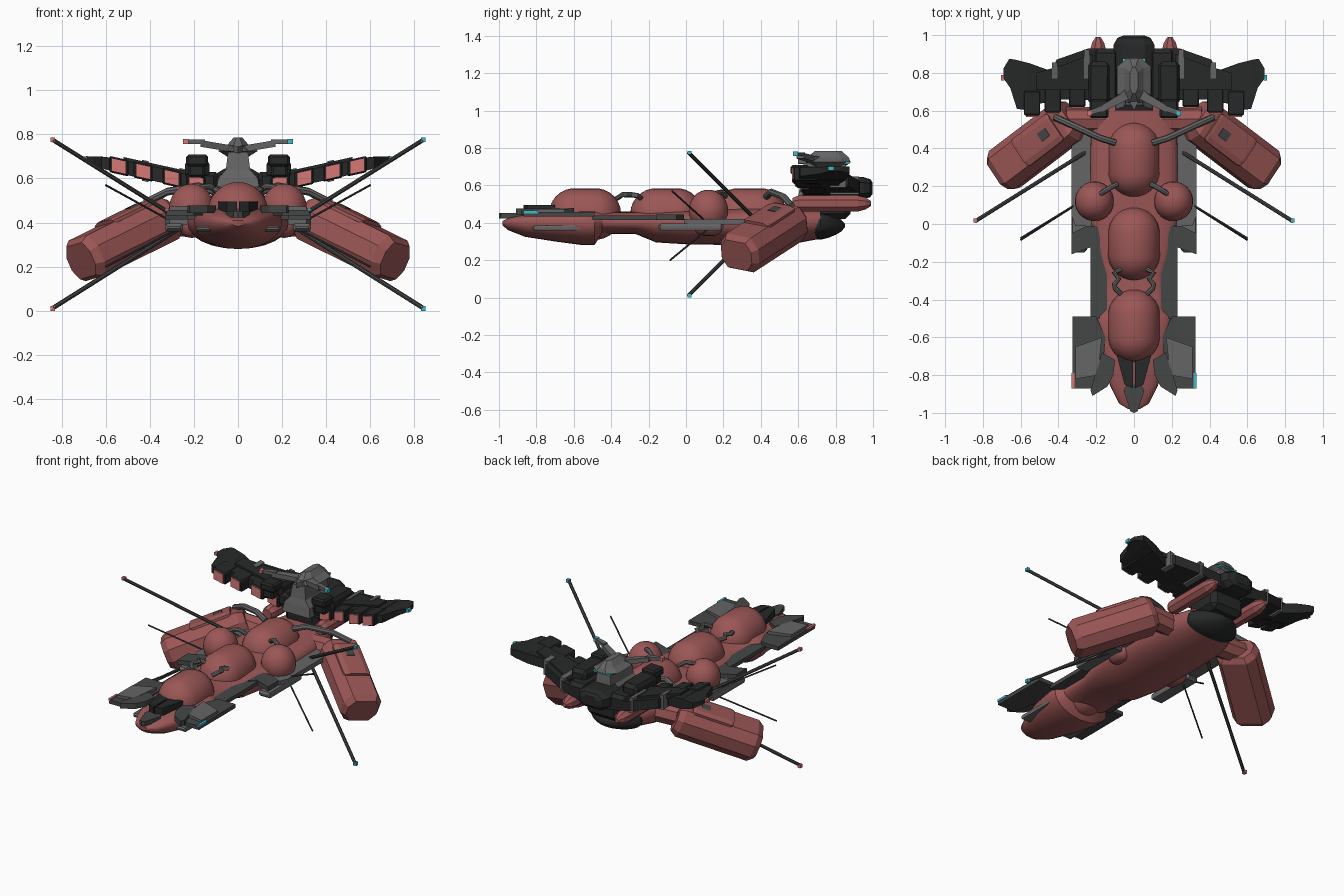
import bpy, bmesh, math
from mathutils import Vector

if "Cube" in bpy.data.objects:
    bpy.data.objects.remove(bpy.data.objects["Cube"])

def material(name, c):
    m = bpy.data.materials.new(name)
    m.diffuse_color = (*c, 1)
    m.use_nodes = True
    m.node_tree.nodes["Principled BSDF"].inputs["Base Color"].default_value = m.diffuse_color
    return m

RED = material("hull_red", (0.33, 0.095, 0.093))
PINK = material("light_red", (0.66, 0.19, 0.18))
BLACK = material("black", (0.02, 0.021, 0.021))
DARK = material("dark_grey", (0.06, 0.062, 0.062))
GREY = material("mid_grey", (0.13, 0.13, 0.13))
CYAN = material("cyan", (0.05, 0.5, 0.6))

def finish(name, bm, mat, mirror=False, bevel=0, smooth=False):
    bmesh.ops.recalc_face_normals(bm, faces=bm.faces)
    me = bpy.data.meshes.new(name)
    bm.to_mesh(me)
    bm.free()
    ob = bpy.data.objects.new(name, me)
    bpy.context.collection.objects.link(ob)
    me.materials.append(mat)
    if smooth:
        bpy.ops.object.select_all(action='DESELECT')
        ob.select_set(True)
        bpy.context.view_layer.objects.active = ob
        bpy.ops.object.shade_smooth_by_angle(angle=math.radians(35))
    if bevel:
        b = ob.modifiers.new("Bevel", 'BEVEL')
        b.width, b.segments = bevel, 1
    if mirror:
        ob.modifiers.new("Mirror", 'MIRROR').use_mirror_merge = False
    return ob

def loft(name, rings, mat, mirror=False, smooth=False):
    bm = bmesh.new()
    vs = [[bm.verts.new(p) for p in r] for r in rings]
    n = len(rings[0])
    for a, b in zip(vs, vs[1:]):
        for i in range(n):
            bm.faces.new((a[i], a[(i + 1) % n], b[(i + 1) % n], b[i]))
    bm.faces.new(vs[0])
    bm.faces.new(vs[-1])
    return finish(name, bm, mat, mirror, 0, smooth)

def prism(name, poly, z, th, mat, slope=0, mirror=True, bevel=0):
    """Plan outline given thickness; z rises with x by slope."""
    bm = bmesh.new()
    lo = [bm.verts.new((x, y, z + slope * x - th / 2)) for x, y in poly]
    hi = [bm.verts.new((x, y, z + slope * x + th / 2)) for x, y in poly]
    n = len(poly)
    for i in range(n):
        j = (i + 1) % n
        bm.faces.new((lo[i], lo[j], hi[j], hi[i]))
    caps = [bm.faces.new(lo), bm.faces.new(hi)]
    bmesh.ops.recalc_face_normals(bm, faces=bm.faces)
    bmesh.ops.triangulate(bm, faces=caps)
    return finish(name, bm, mat, mirror, bevel)

def box(name, x, y, z, mat, mirror=False, bevel=0, slope=0):
    poly = [(x[0], y[0]), (x[1], y[0]), (x[1], y[1]), (x[0], y[1])]
    return prism(name, poly, sum(z) / 2, z[1] - z[0], mat, slope, mirror, bevel)

def capsule(name, c, r, half, mat, mirror=False, seg=24, rz=None):
    bm = bmesh.new()
    bmesh.ops.create_uvsphere(bm, u_segments=seg, v_segments=13, radius=1)
    for v in bm.verts:
        x, y, z = v.co
        s = math.copysign(half, z)
        v.co = (c[0] + x * r, c[1] + z * r + s, c[2] + y * (rz or r))
    return finish(name, bm, mat, mirror, 0, True)

def tube(name, pts, r, mat, mirror=True, n=8):
    pts = [Vector(p) for p in pts]
    rings = []
    for i, p in enumerate(pts):
        d = (pts[min(i + 1, len(pts) - 1)] - pts[max(i - 1, 0)]).normalized()
        u = d.cross(Vector((0.01, 0.1, 1))).normalized()
        v = d.cross(u)
        rings.append([p + r * (u * math.cos(t) + v * math.sin(t))
                      for t in (2 * math.pi * k / n for k in range(n))])
    return loft(name, rings, mat, mirror, True)

def section(y, hw, top, bot, mid=0.4, n=24):
    ring = []
    for k in range(n):
        c, s = math.cos(2 * math.pi * k / n), math.sin(2 * math.pi * k / n)
        if s > 0:   # flatter deck above, round belly below
            c, s = math.copysign(abs(c) ** 0.7, c), s ** 0.7
        ring.append((hw * c, y, mid + s * ((top - mid) if s > 0 else (mid - bot))))
    return ring

# Hull
profile = [(-.98, .03, .41, .385), (-.95, .08, .425, .36), (-.86, .125, .445, .325), (-.7, .175, .465, .30),
           (-.55, .2, .47, .28), (-.49, .2, .47, .28), (-.45, .165, .46, .34), (-.27, .165, .46, .34),
           (-.16, .2, .46, .295), (.0, .23, .465, .285), (.3, .235, .48, .28), (.56, .23, .48, .285),
           (.72, .17, .48, .315)]
loft("hull", [section(*p) for p in profile], RED, smooth=True)
loft("rear_engine_dome", [section(y, .18 * k, .385 + .075 * k, .385 - .075 * k, .385) for y, k in
     ((.68, .95), (.72, 1), (.76, .88), (.8, .66), (.83, .42), (.85, .12))], BLACK, smooth=True)

# Tanks on the deck
for n, y, half in (("front", -.54, .055), ("middle", -.105, .055), ("rear", .34, .06)):
    capsule(n + "_tank", (0, y, .447), .138, half, RED)
capsule("side_tank", (.21, .12, .465), .103, 0.002, RED, True, rz=.112)
capsule("belly_tank", (.21, .12, .39), .06, .02, RED, True)

# Pipes between tanks
tube("front_pipe", [(.07, -.37, .53), (.1, -.34, .55), (.105, -.32, .55), (.08, -.29, .55), (.105, -.26, .545), (.07, -.24, .53)], .014, GREY)
tube("side_pipe", [(.09, .21, .54), (.13, .19, .565), (.17, .165, .56), (.19, .14, .54)], .014, GREY)
tube("rear_strut", [(.1, .43, .54), (.18, .455, .565), (.32, .52, .54), (.42, .565, .49)], .018, GREY)

# Side plates, rails and thrusters
prism("side_plate", [(.2, -.01), (.31, -.01), (.33, .04), (.33, .46), (.2, .5)], .405, .03, GREY)
prism("side_block", [(.18, -.16), (.22, -.12), (.33, -.16), (.33, -.05), (.25, -.01), (.18, -.01)], .43, .03, DARK)
box("side_rail", (.14, .23), (-.5, -.1), (.415, .44), DARK, True)
box("side_thruster", (.25, .33), (-.15, .2), (.36, .395), GREY, True, .012)
box("hull_side_strip", (.12, .19), (-.82, -.55), (.36, .385), GREY, True, .008)

# Bow armour
prism("bow_wing", [(.15, -.6), (.2, -.49), (.325, -.49), (.325, -.87), (.2, -.87), (.16, -.7)], .445, .025, DARK)
prism("bow_wing_panel", [(.17, -.6), (.31, -.65), (.31, -.82), (.19, -.8)], .475, .02, GREY, -.04)
prism("bow_cheek", [(.1, -.72), (.17, -.68), (.23, -.88), (.22, -.91), (.14, -.86), (.11, -.8)], .46, .035, DARK)
prism("bow_visor", [(.005, -.87), (.05, -.85), (.09, -.7), (.005, -.7)], .468, .055, BLACK)
prism("bow_tip", [(0, -1), (.02, -.99), (.055, -.88), (.03, -.84), (0, -.85)], .438, .03, DARK)

# Diagonal outrigger pods: chamfered octagonal section along a sloped, rolled axis
A, B = Vector((.33, .56, .415)), Vector((.705, .275, .23))
d = (B - A).normalized()
side = Vector((-d.y, d.x, 0)).normalized()
up = side.cross(d)
up = up if up.z > 0 else -up
roll = math.radians(10)
u = side * math.cos(roll) - up * math.sin(roll)
v = up * math.cos(roll) + side * math.sin(roll)
OCT = [(1, .4), (.65, 1), (-.65, 1), (-1, .4), (-1, -.4), (-.65, -1), (.65, -1), (1, -.4)]

def pod_ring(t, k, w=.122, h=.1, lift=0):
    o = A.lerp(B, t) + v * lift
    return [o + u * a * w * k + v * b * h * k for a, b in OCT]

loft("outrigger_pod", [pod_ring(t, k) for t, k in ((-.02, .8), (.05, 1), (.95, 1), (1.02, .8))], RED, True)
loft("outrigger_panel", [pod_ring(t, k, .085, .018, .1) for t, k in ((.12, .9), (.15, 1), (.6, 1), (.63, .9))], RED, True)
loft("outrigger_hatch", [pod_ring(t, 1, .03, .01, .112) for t in (.22, .33)], DARK, True)
tube("outrigger_root", [(.1, .55, .4), (.36, .55, .41)], .07, RED)

# Rear pods: hexagonal with tapered ends
loft("rear_pod", [[(.19 + .046 * k * math.cos(a), y, .503 + .046 * k * math.sin(a))
     for a in (math.pi * i / 4 + math.pi / 8 for i in range(8))]
     for y, k in ((.57, .7), (.6, 1), (.92, 1), (.96, .75), (.99, .3))], RED, True)

# Tail spine and command mast
box("tail_neck", (-.12, .12), (.64, .88), (.42, .62), BLACK, False, .03)
loft("tail_block", [[(x * k, y, .585 + z * k) for x, z in
     ((-.11, -.03), (-.07, -.06), (.07, -.06), (.11, -.03), (.11, .03), (.06, .06), (-.06, .06), (-.11, .03))]
     for y, k in ((.82, 1), (.95, .98), (.985, .8), (.998, .5))], BLACK)
box("tail_flank", (.09, .21), (.64, .93), (.54, .63), BLACK, True, .02)
loft("mast", [[(sx * w, .74 + sy * l, z) for sx, sy in ((-1, -1), (1, -1), (1, 1), (-1, 1))]
     for z, w, l in ((.54, .1, .14), (.6, .09, .13), (.64, .055, .12), (.72, .045, .11))], GREY)

# Sensor array on top of the mast
loft("sensor_head", [[(sx * w, .76 + sy * l, z) for sx, sy in
     ((-1, -.6), (-.4, -1), (.4, -1), (1, -.6), (1, .6), (.4, 1), (-.4, 1), (-1, .6))]
     for z, w, l in ((.70, .05, .09), (.725, .09, .12), (.75, .05, .11), (.785, .02, .07))], GREY)
prism("sensor_arm", [(.03, .73), (.07, .69), (.17, .63), (.17, .59), (.03, .66), (0, .6), (0, .73)], .73, .03, GREY, .17)
prism("sensor_tip", [(.15, .635), (.24, .6), (.24, .575), (.15, .6)], .767, .02, GREY)
box("sensor_light", (-.06, .06), (.83, .875), (.715, .727), CYAN)

# Swept upper wings with thinning tips, window blocks and bands
SL, Z0 = .22, .537
prism("upper_wing", [(.08, .93), (.24, .93), (.41, .87), (.44, .81), (.55, .85), (.57, .85), (.57, .63),
      (.48, .64), (.4, .66), (.08, .65)], Z0, .065, BLACK, SL)
loft("wing_tip", [[(x, y, Z0 + SL * x + s * t) for x, y, s in ((xa, ya, -1), (xb, yb, -1), (xb, yb, 1), (xa, ya, 1))]
     for xa, ya, xb, yb, t in ((.55, .6, .55, .85, .033), (.62, .61, .63, .87, .025),
                               (.655, .72, .66, .875, .018), (.69, .77, .69, .825, .012))], BLACK, True)
prism("wing_ridge", [(.22, .9), (.38, .84), (.52, .8), (.52, .71), (.22, .71)], Z0 + .032, .028, BLACK, SL)
for i, (x, y) in enumerate(((.19, .63), (.30, .62), (.43, .59), (.54, .575))):
    box(f"window_block_{i}", (x - .043, x + .043), (y, y + .13), (Z0 - .037, Z0 + .037), BLACK, True, .006, SL)
    box(f"window_{i}", (x - .033, x + .033), (y - .008, y + .02), (Z0 - .03, Z0 + .03), PINK, True, 0, SL)
for i, x in enumerate((.25, .42)):
    box(f"wing_band_{i}", (x - .015, x + .015), (.77, .925 - i * .07), (Z0 - .043, Z0 + .052), GREY, True, 0, SL)

# Upper gun turrets
box("turret_body", (.13, .24), (.63, .86), (.60, .685), BLACK, True, .02)
box("turret_muzzle", (.135, .235), (.56, .66), (.655, .708), BLACK, True, .01)
box("turret_base", (.15, .225), (.57, .7), (.605, .665), BLACK, True, .01)

# Aerials
for n, p, q, r in (("upper_long", (.24, .39, .40), (.84, .015, .775), .0105),
                   ("lower_long", (.24, .39, .39), (.84, .015, .012), .0105),
                   ("upper_short", (.2, .17, .35), (.6, -.075, .57), .005),
                   ("lower_short", (.2, .17, .41), (.6, -.085, .2), .005)):
    tube(n + "_aerial", [p, q], r, DARK)

# Navigation lights: cyan to the right, red to the left
for side_name, s, m in (("right", 1, CYAN), ("left", -1, PINK)):
    for n, x, y, z in (("bow", (.315, .33), (-.87, -.79), (.45, .465)),
                       ("wing", (.685, .705), (.76, .79), (.68, .7)),
                       ("sensor", (.225, .25), (.572, .6), (.757, .78)),
                       ("aerial_top", (.83, .85), (.008, .03), (.765, .785)),
                       ("aerial_low", (.83, .85), (.008, .03), (.0, .022))):
        box(f"{side_name}_{n}_light", (s * x[0], s * x[1]), y, z, m)
